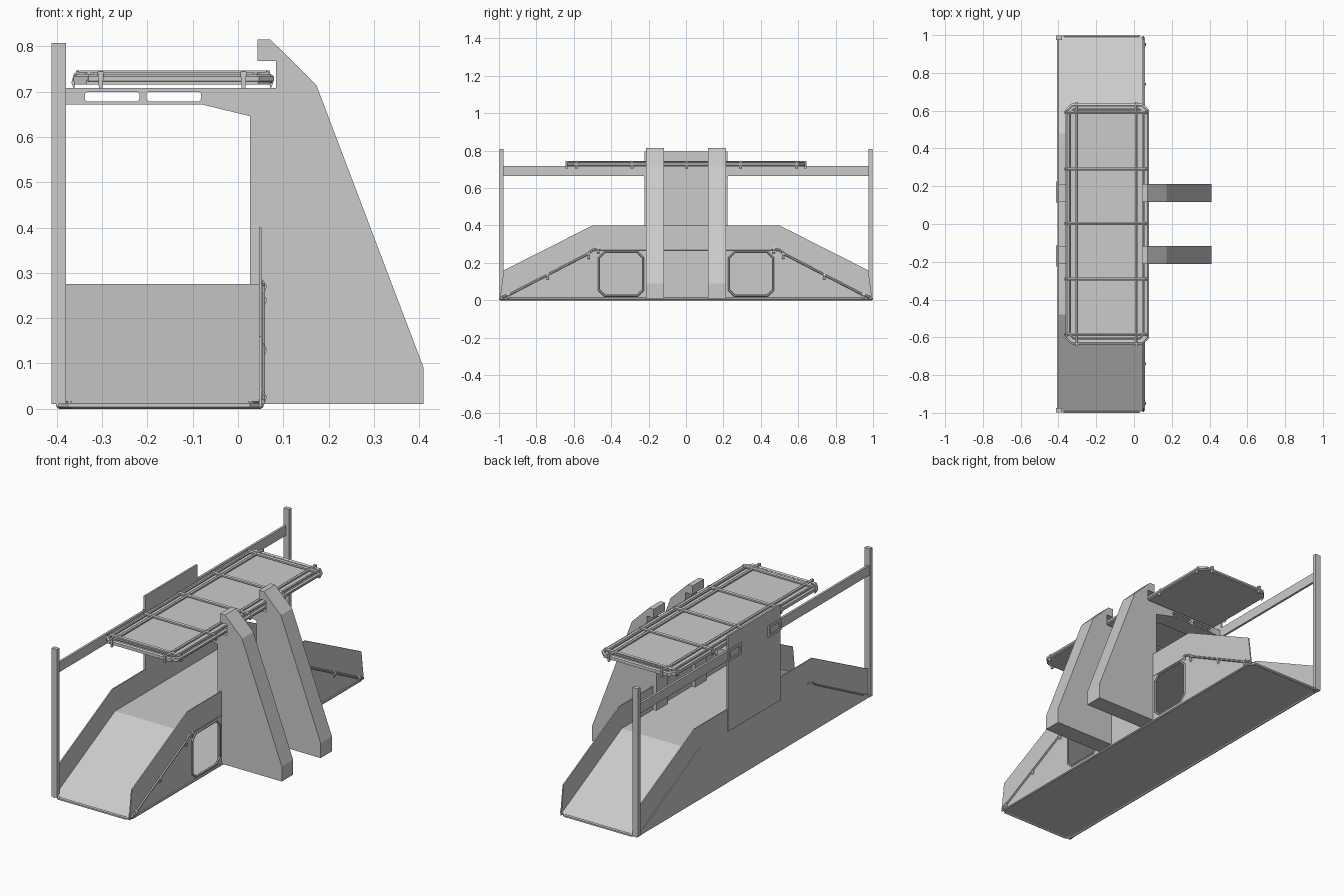
import bpy, bmesh
from mathutils import Vector

if "Cube" in bpy.data.objects:
    bpy.data.objects.remove(bpy.data.objects["Cube"])

grey = bpy.data.materials.new("light grey")
grey.diffuse_color = (0.6, 0.6, 0.6, 1)
grey.use_nodes = True
grey.node_tree.nodes["Principled BSDF"].inputs["Base Color"].default_value = grey.diffuse_color


def finish(name, bm):
    bmesh.ops.recalc_face_normals(bm, faces=bm.faces[:])
    me = bpy.data.meshes.new(name)
    bm.to_mesh(me)
    bm.free()
    me.materials.append(grey)
    ob = bpy.data.objects.new(name, me)
    bpy.context.collection.objects.link(ob)
    return ob


def prism(name, pts, axis, lo, hi):
    """Extrude a 2D outline along an axis: x takes (y,z), y takes (x,z), z takes (x,y)."""
    def place(p, d):
        q = list(p)
        q.insert("xyz".index(axis), d)
        return q
    bm = bmesh.new()
    f = bm.faces.new([bm.verts.new(place(p, lo)) for p in pts])
    ext = bmesh.ops.extrude_face_region(bm, geom=[f])["geom"]
    step = Vector(place((0, 0), hi - lo))
    bmesh.ops.translate(bm, vec=step, verts=[v for v in ext if isinstance(v, bmesh.types.BMVert)])
    return finish(name, bm)


def box(name, x, y, z):
    return prism(name, chamfered(x[0], x[1], y[0], y[1], 0), "z", *z)


def chamfered(a0, a1, b0, b1, c):
    if c == 0:
        return [(a0, b0), (a1, b0), (a1, b1), (a0, b1)]
    return [(a0 + c, b0), (a1 - c, b0), (a1, b0 + c), (a1, b1 - c),
            (a1 - c, b1), (a0 + c, b1), (a0, b1 - c), (a0, b0 + c)]


def rods(name, path, r, closed=False, sides=6):
    """A chain of straight round rods through the points."""
    bm = bmesh.new()
    pts = [Vector(p) for p in path]
    for a, b in zip(pts, pts[1:] + (pts[:1] if closed else [])):
        d = b - a
        res = bmesh.ops.create_cone(bm, cap_ends=True, segments=sides, radius1=r,
                                    radius2=r, depth=d.length + r * 0.6)
        m = d.to_track_quat("Z", "Y").to_matrix().to_4x4()
        m.translation = (a + b) / 2
        bmesh.ops.transform(bm, matrix=m, verts=res["verts"])
    return finish(name, bm)


def cut(target, cutter):
    cutter.hide_render = True
    cutter.display_type = "WIRE"
    mod = target.modifiers.new("opening", "BOOLEAN")
    mod.operation, mod.solver, mod.object = "DIFFERENCE", "EXACT", cutter


# Floor plate with clipped corners and a raised rim
floor = chamfered(-0.4, 0.05, -1, 1, 0.025)
prism("floor_plate", floor, "z", 0.004, 0.012)
rods("floor_rim", [(x * 0.985, y * 0.993, 0.008) for x, y in floor], 0.008, True)

# Deck: ramp up, flat run, ramp down
top = [(-0.99, 0.016), (-0.48, 0.275), (0.48, 0.275), (0.99, 0.016)]
prism("ramp_deck", top + [(y * 0.985, z - 0.008) for y, z in reversed(top)],
      "x", -0.396, 0.046)

# Side walls
wall = [(-0.995, 0.004), (0.995, 0.004), (0.975, 0.16), (0.5, 0.4),
        (-0.5, 0.4), (-0.975, 0.16)]
prism("left_wall", wall, "x", -0.402, -0.396)
right = prism("right_wall", wall, "x", 0.046, 0.052)

# Access windows in the right wall, with a rod frame
for s, side in ((-1, "front"), (1, "back")):
    y0, y1 = sorted((s * 0.23, s * 0.465))
    hole = chamfered(y0, y1, 0.025, 0.258, 0.03)
    cut(right, prism(side + "_window_cutter", hole, "x", 0.03, 0.07))
    rods(side + "_window_frame", [(0.052, y, z) for y, z in hole], 0.006, True)

# Guide rods with clips along the ramps on both walls
for s, end in ((-1, "front"), (1, "back")):
    for x, out, side in ((0.054, 1, "right"), (-0.402, -1, "left")):
        tag = side + "_" + end
        r = 0.006 if out > 0 else 0.004
        rods(tag + "_ramp_rod", [(x, s * 0.985, 0.016), (x, s * 0.94, 0.033),
                                 (x, s * 0.53, 0.245), (x, s * 0.5, 0.268),
                                 (x, s * 0.46, 0.275)], r)
        if out > 0:
            for i, (y, z) in enumerate(((0.95, 0.02), (0.74, 0.125), (0.52, 0.235), (0.47, 0.265))):
                prism(tag + "_rod_clip_%d" % i,
                      [(x, z - 0.014), (x + 0.005, z - 0.008), (x + 0.01, z + 0.006),
                       (x, z + 0.022)], "y", s * y - 0.007, s * y + 0.007)
rods("deck_edge_rod", [(0.05, -0.47, 0.27), (0.05, 0.47, 0.27)], 0.004)

# Corner posts, top beams, and the hook plates where the beams meet the arms
for s, end in ((-1, "front"), (1, "back")):
    def span(a, b):
        return tuple(sorted((s * a, s * b)))
    box(end + "_post", (-0.412, -0.38), span(0.975, 0.997), (0.01, 0.808))
    box(end + "_top_beam", (-0.408, -0.396), span(0.21, 0.98), (0.665, 0.718))
    ring = box(end + "_beam_hook", (-0.412, -0.398), span(0.115, 0.225), (0.66, 0.72))
    cut(ring, box(end + "_hook_cutter", (-0.45, -0.404), span(0.13, 0.21), (0.672, 0.708)))

# Tall centre panel on the left
box("centre_panel", (-0.406, -0.396), (-0.222, 0.222), (0.28, 0.795))

# Two heavy support brackets with slotted arms under the roof
outline = [(0.027, 0.01), (0.41, 0.01), (0.41, 0.09), (0.173, 0.715), (0.072, 0.815),
           (0.043, 0.815), (0.043, 0.768), (0.084, 0.768), (0.084, 0.708),
           (-0.398, 0.708), (-0.398, 0.672), (-0.08, 0.672), (0.027, 0.646)]
slots = [prism("arm_slot_cutter_%d" % i, chamfered(a, b, 0.679, 0.7, 0.004), "y", -0.4, 0.4)
         for i, (a, b) in enumerate(((-0.338, -0.218), (-0.202, -0.082)))]
for s, end in ((-1, "front"), (1, "back")):
    y0, y1 = sorted((s * 0.117, s * 0.213))
    bracket = prism(end + "_support_bracket", outline, "y", y0, y1)
    for c in slots:
        cut(bracket, c)

# Roof: thin plate with a rod rim and a raised lattice
roof = chamfered(-0.362, 0.072, -0.635, 0.635, 0.028)
prism("roof_plate", roof, "z", 0.716, 0.726)
rods("roof_rim", [(x * 0.98, y * 0.99, 0.729) for x, y in roof], 0.01, True)
inner = chamfered(-0.34, 0.05, -0.605, 0.605, 0.02)
rods("roof_inner_rim", [(x, y, 0.736) for x, y in inner], 0.006, True)
for i, y in enumerate((-0.585, -0.29, 0.003, 0.292, 0.59)):
    rods("roof_cross_rod_%d" % i, [(-0.355, y, 0.738), (0.068, y, 0.738)], 0.009)
    for x, s, side in ((-0.362, -1, "left"), (0.072, 1, "right")):
        prism("%s_roof_clip_%d" % (side, i),
              [(x - s * 0.01, 0.746), (x, 0.74), (x + s * 0.006, 0.72), (x, 0.706)],
              "y", y - 0.008, y + 0.008)
for i, x in enumerate((-0.303, 0.012)):
    rods("roof_long_rod_%d" % i, [(x, -0.632, 0.738), (x, 0.632, 0.738)], 0.008)
    for s, end in ((-1, "front"), (1, "back")):
        y0, y1 = sorted((s * 0.63, s * 0.645))
        prism("%s_roof_clip_%d" % (end, i),
              [(x - 0.004, 0.706), (x + 0.004, 0.706), (x + 0.007, 0.745), (x - 0.007, 0.745)],
              "y", y0, y1)
